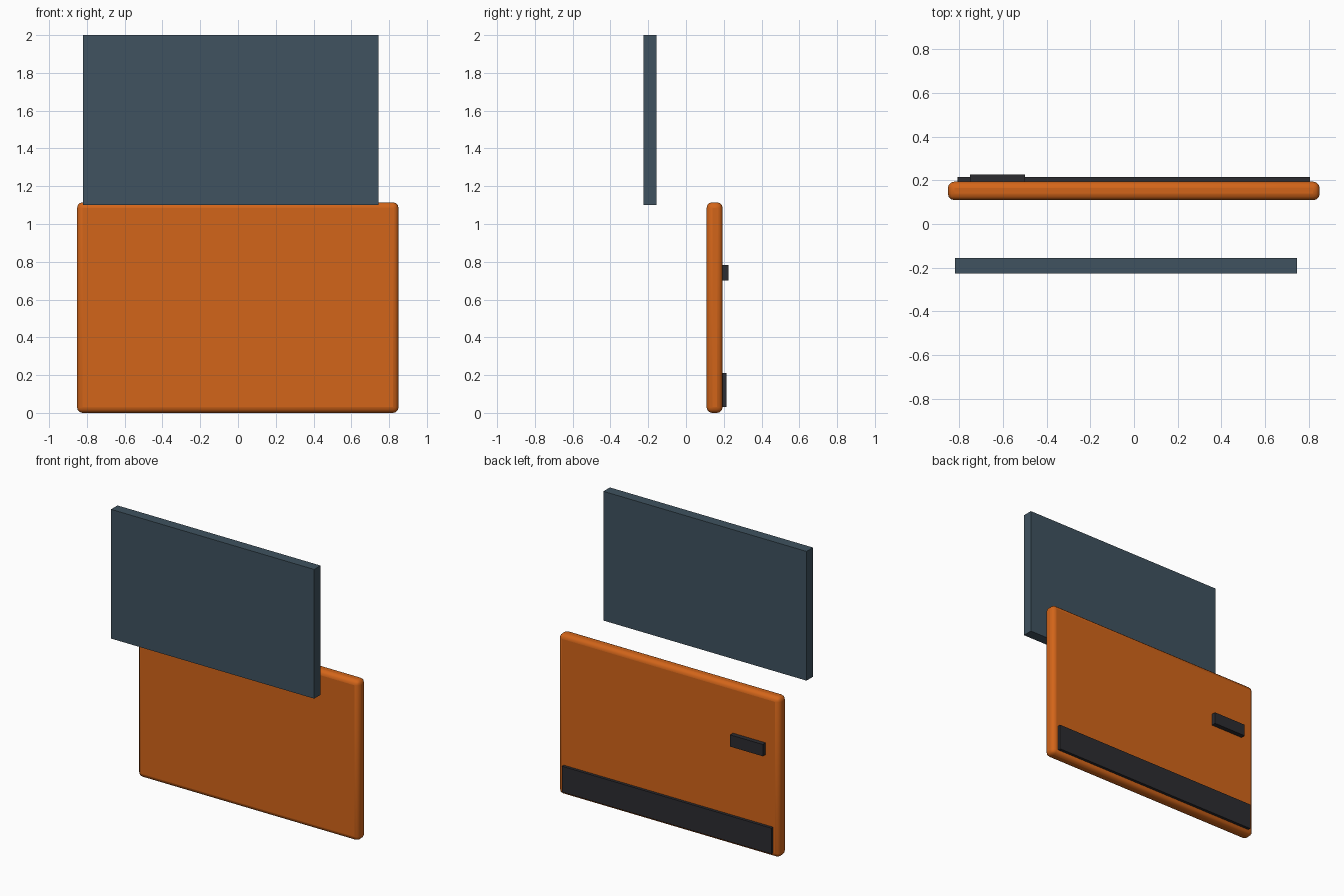
import bpy

if "Cube" in bpy.data.objects:
    bpy.data.objects.remove(bpy.data.objects["Cube"])


def material(name, color):
    m = bpy.data.materials.new(name)
    m.diffuse_color = (*color, 1)
    m.use_nodes = True
    m.node_tree.nodes["Principled BSDF"].inputs["Base Color"].default_value = m.diffuse_color
    return m


def box(name, x, y, z, mat, bevel=0):
    bpy.ops.mesh.primitive_cube_add(size=1, location=[sum(r) / 2 for r in (x, y, z)])
    ob = bpy.context.object
    ob.name = name
    ob.scale = [r[1] - r[0] for r in (x, y, z)]
    bpy.ops.object.transform_apply(location=False, rotation=False, scale=True)
    ob.data.materials.append(mat)
    if bevel:
        mod = ob.modifiers.new("Rounded edges", "BEVEL")
        mod.width = bevel
        mod.segments = 3
        bpy.ops.object.shade_smooth_by_angle()
    return ob


orange = material("orange_paint", (0.65, 0.13, 0.01))
glass = material("dark_glass", (0.05, 0.085, 0.115))
trim = material("black_trim", (0.025, 0.025, 0.03))

# Door skin with rounded edges
box("door_panel", (-0.852, 0.85), (0.109, 0.194), (0, 1.115), orange, 0.03)
# Window pane, offset from the panel
box("window_pane", (-0.82, 0.745), (-0.226, -0.155), (1.1, 2.0), glass)
# Lower cladding strip and door handle on the back face
box("lower_trim", (-0.808, 0.806), (0.18, 0.214), (0.03, 0.21), trim)
box("door_handle", (-0.75, -0.498), (0.18, 0.226), (0.70, 0.782), trim)
